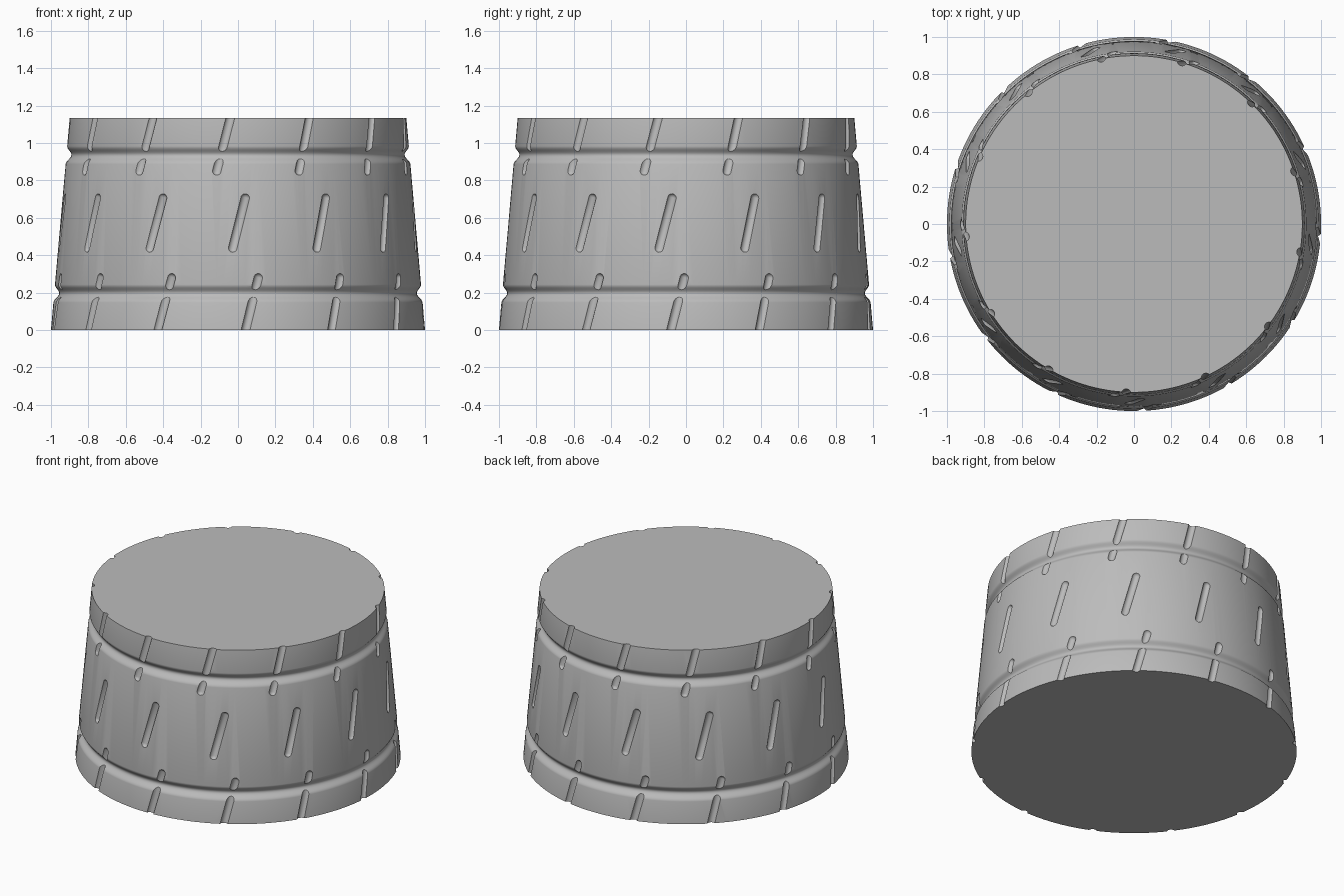
import bpy, bmesh
from math import pi, tau, cos, sin, atan, radians
from mathutils import Matrix

cube = bpy.data.objects.get("Cube")
if cube:
    bpy.data.objects.remove(cube, do_unlink=True)

HEIGHT, SEGMENTS, SLOTS = 1.134, 160, 13
TAPER = 0.1 / HEIGHT
GROOVES = (0.195, 0.935)
HALF_WIDTH, DEPTH = 0.048, 0.027
LEAN = 0.25


def cone_radius(z):
    return 1 - TAPER * z


def profile_point(z, centre):
    """Radius of the tapered wall with a soft rounded groove."""
    t = (z - centre) / HALF_WIDTH
    return cone_radius(z) - DEPTH * (0.5 + 0.5 * cos(pi * t)), z


def new_object(name, bm):
    mesh = bpy.data.meshes.new(name)
    bm.to_mesh(mesh)
    bm.free()
    obj = bpy.data.objects.new(name, mesh)
    bpy.context.collection.objects.link(obj)
    return obj


# Tapered drum body, lathed from its profile
profile = [(cone_radius(0), 0)]
for g in GROOVES:
    profile += [profile_point(g + HALF_WIDTH * i / 6, g) for i in range(-6, 7)]
profile.append((cone_radius(HEIGHT), HEIGHT))

bm = bmesh.new()
rings = [[bm.verts.new((r * cos(tau * i / SEGMENTS), r * sin(tau * i / SEGMENTS), z))
          for i in range(SEGMENTS)] for r, z in profile]
for low, high in zip(rings, rings[1:]):
    for i in range(SEGMENTS):
        j = (i + 1) % SEGMENTS
        bm.faces.new((low[i], low[j], high[j], high[i]))
bm.faces.new(rings[0][::-1])
bm.faces.new(rings[-1])
body = new_object("drum_body", bm)

# Leaning round-ended slot cutters: bottom, middle and top rows
SLOT_RADIUS, OFFSET = 0.025, 0.007
rows = [(-0.1, 0.31, 3.8), (0.41, 0.735, 0.3), (0.82, 1.25, -4.2)]
bm = bmesh.new()
for z0, z1, shift in rows:
    centre = (z0 + z1) / 2
    stretch = (z1 - z0) / 2 - SLOT_RADIUS
    for k in range(SLOTS):
        angle = radians(shift - 90) + tau * k / SLOTS
        verts = bmesh.ops.create_uvsphere(bm, u_segments=16, v_segments=9,
                                          radius=SLOT_RADIUS)["verts"]
        for v in verts:
            v.co.z += stretch if v.co.z > 0 else -stretch
        place = (Matrix.Rotation(angle, 4, 'Z')
                 @ Matrix.Translation((cone_radius(centre) + OFFSET, 0, centre))
                 @ Matrix.Rotation(-atan(TAPER), 4, 'Y')
                 @ Matrix.Rotation(-atan(LEAN), 4, 'X'))
        bmesh.ops.transform(bm, matrix=place, verts=verts)
cutter = new_object("slot_cutter", bm)
cutter.hide_render = True

# Cut the slots, then drop the cutter
cut = body.modifiers.new("slots", 'BOOLEAN')
cut.operation, cut.solver, cut.object = 'DIFFERENCE', 'EXACT', cutter
bpy.ops.object.select_all(action='DESELECT')
body.select_set(True)
bpy.context.view_layer.objects.active = body
bpy.ops.object.modifier_apply(modifier=cut.name)
bpy.data.objects.remove(cutter, do_unlink=True)

# Plain grey finish
grey = bpy.data.materials.new("light_grey")
grey.use_nodes = True
colour = (0.5, 0.5, 0.5, 1)
grey.diffuse_color = colour
grey.node_tree.nodes["Principled BSDF"].inputs["Base Color"].default_value = colour
body.data.materials.clear()
body.data.materials.append(grey)
bpy.ops.object.shade_smooth_by_angle(angle=radians(30))
